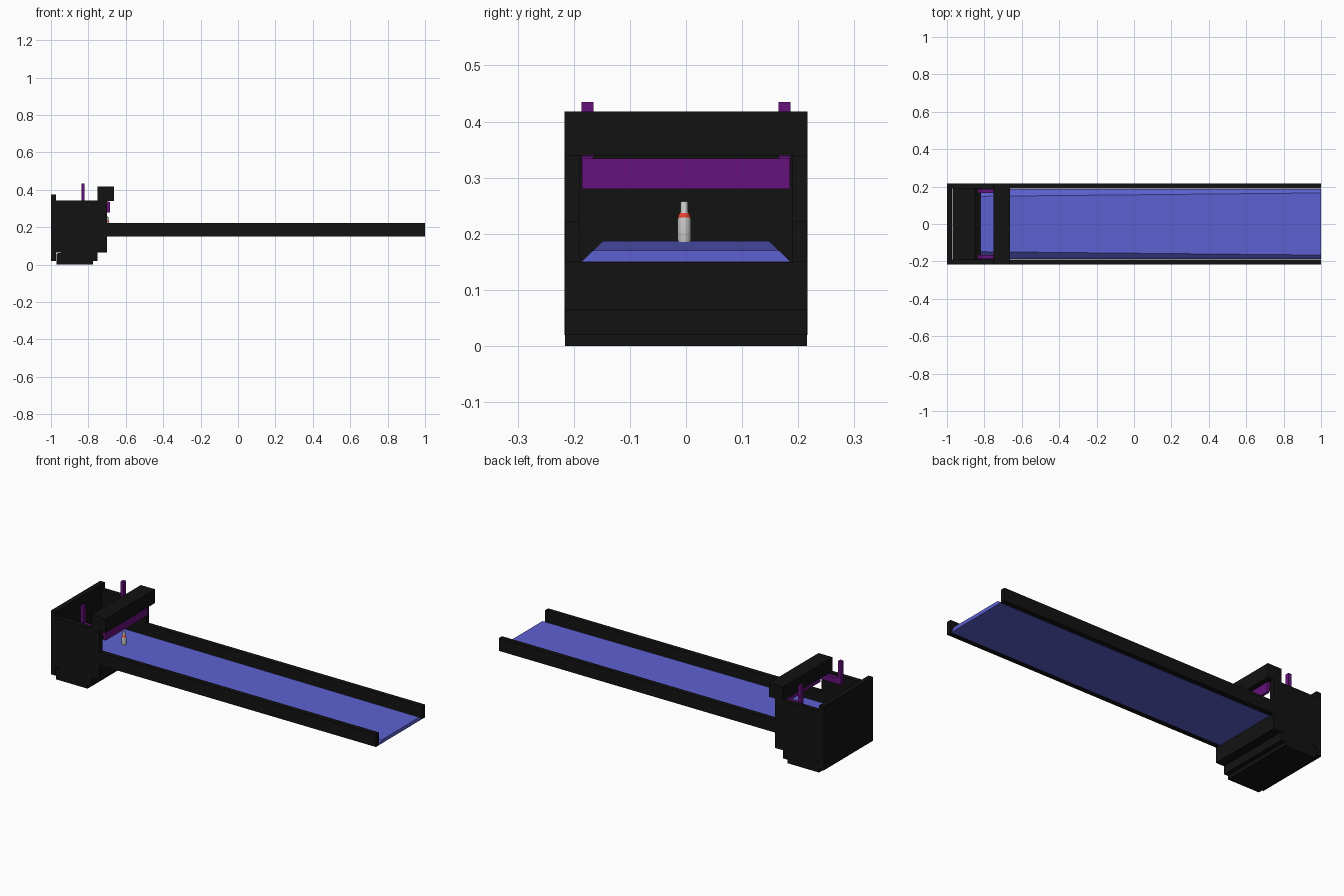
import bpy, bmesh, math

if "Cube" in bpy.data.objects:
    bpy.data.objects.remove(bpy.data.objects["Cube"])


def material(name, color):
    m = bpy.data.materials.new(name)
    m.diffuse_color = (*color, 1)
    m.use_nodes = True
    m.node_tree.nodes["Principled BSDF"].inputs["Base Color"].default_value = m.diffuse_color
    return m


BLACK = material("black", (0.006, 0.006, 0.006))
BLUE = material("lane_blue", (0.11, 0.12, 0.64))
PURPLE = material("purple", (0.13, 0.006, 0.20))
RED = material("red", (0.8, 0.05, 0.03))


def finish(name, bm, mat=None):
    bmesh.ops.recalc_face_normals(bm, faces=bm.faces[:])
    me = bpy.data.meshes.new(name)
    bm.to_mesh(me)
    bm.free()
    ob = bpy.data.objects.new(name, me)
    bpy.context.collection.objects.link(ob)
    if mat:
        me.materials.append(mat)
    return ob


def box(name, x, y, z, mat):
    bm = bmesh.new()
    bmesh.ops.create_cube(bm, size=1)
    for v in bm.verts:
        v.co = [r[0] if c < 0 else r[1] for c, r in zip(v.co, (x, y, z))]
    return finish(name, bm, mat)


def mirrored_box(name, x, y, z, mat):
    ob = box(name, x, y, z, mat)
    mod = ob.modifiers.new("mirror", 'MIRROR')
    mod.use_axis = (False, True, False)
    return ob


def loft(name, sections, mat):
    """Skin matching closed sections and cap both ends."""
    bm = bmesh.new()
    rings = [[bm.verts.new(p) for p in s] for s in sections]
    n = len(rings[0])
    for a, b in zip(rings, rings[1:]):
        for i in range(n):
            j = (i + 1) % n
            bm.faces.new((a[i], a[j], b[j], b[i]))
    bm.faces.new(rings[0])
    bm.faces.new(rings[-1])
    return finish(name, bm, mat)


def lathe(name, profile, x, y, mat=None, n=20):
    def ring(r, z):
        return [(x + r * math.cos(2 * math.pi * i / n),
                 y + r * math.sin(2 * math.pi * i / n), z) for i in range(n)]
    ob = loft(name, [ring(r, z) for r, z in profile], mat)
    bpy.context.view_layer.objects.active = ob
    ob.select_set(True)
    bpy.ops.object.shade_smooth_by_angle(angle=math.radians(35))
    ob.select_set(False)
    return ob


# Lane: bevelled sides, top rising slightly toward the pin end
def lane_section(x, half, top):
    return [(x, -0.187, 0.15), (x, 0.187, 0.15), (x, half, top), (x, -half, top)]


loft("lane", [lane_section(-0.82, 0.148, 0.187), lane_section(1, 0.166, 0.17)], BLUE)
mirrored_box("side_rail", (-0.82, 1), (0.19, 0.216), (0.15, 0.222), BLACK)

# Machine housing: stepped base with pit floor, side walls, back wall, top beam
base = [(-0.97, 0), (-0.775, 0), (-0.775, 0.02), (-0.75, 0.02), (-0.75, 0.065),
        (-0.70, 0.065), (-0.70, 0.149), (-0.82, 0.149), (-0.85, 0.08), (-0.97, 0.06)]
loft("housing_base", [[(x, y, z) for x, z in base] for y in (-0.216, 0.216)], BLACK)
mirrored_box("housing_side", (-0.975, -0.70), (0.19, 0.2165), (0.065, 0.342), BLACK)
box("back_wall", (-1, -0.972), (-0.2165, 0.2165), (0.02, 0.375), BLACK)
box("top_beam", (-0.75, -0.664), (-0.2165, 0.2165), (0.34, 0.418), BLACK)

# Sweep bar with its arms and uprights
box("sweep_bar", (-0.70, -0.685), (-0.185, 0.185), (0.28, 0.334), PURPLE)
mirrored_box("sweep_arm", (-0.838, -0.69), (0.167, 0.186), (0.305, 0.338), PURPLE)
mirrored_box("sweep_upright", (-0.838, -0.82), (0.165, 0.186), (0.305, 0.435), PURPLE)

# Pin with red neck band
lathe("pin_body", [(0.0105, 0.184), (0.0118, 0.189), (0.0118, 0.226), (0.011, 0.23)],
      -0.70, -0.003)
lathe("pin_band", [(0.0112, 0.229), (0.0108, 0.233), (0.008, 0.237)], -0.70, -0.003, RED)
lathe("pin_head", [(0.008, 0.236), (0.0066, 0.24), (0.0066, 0.255), (0.0055, 0.258)],
      -0.70, -0.003)
